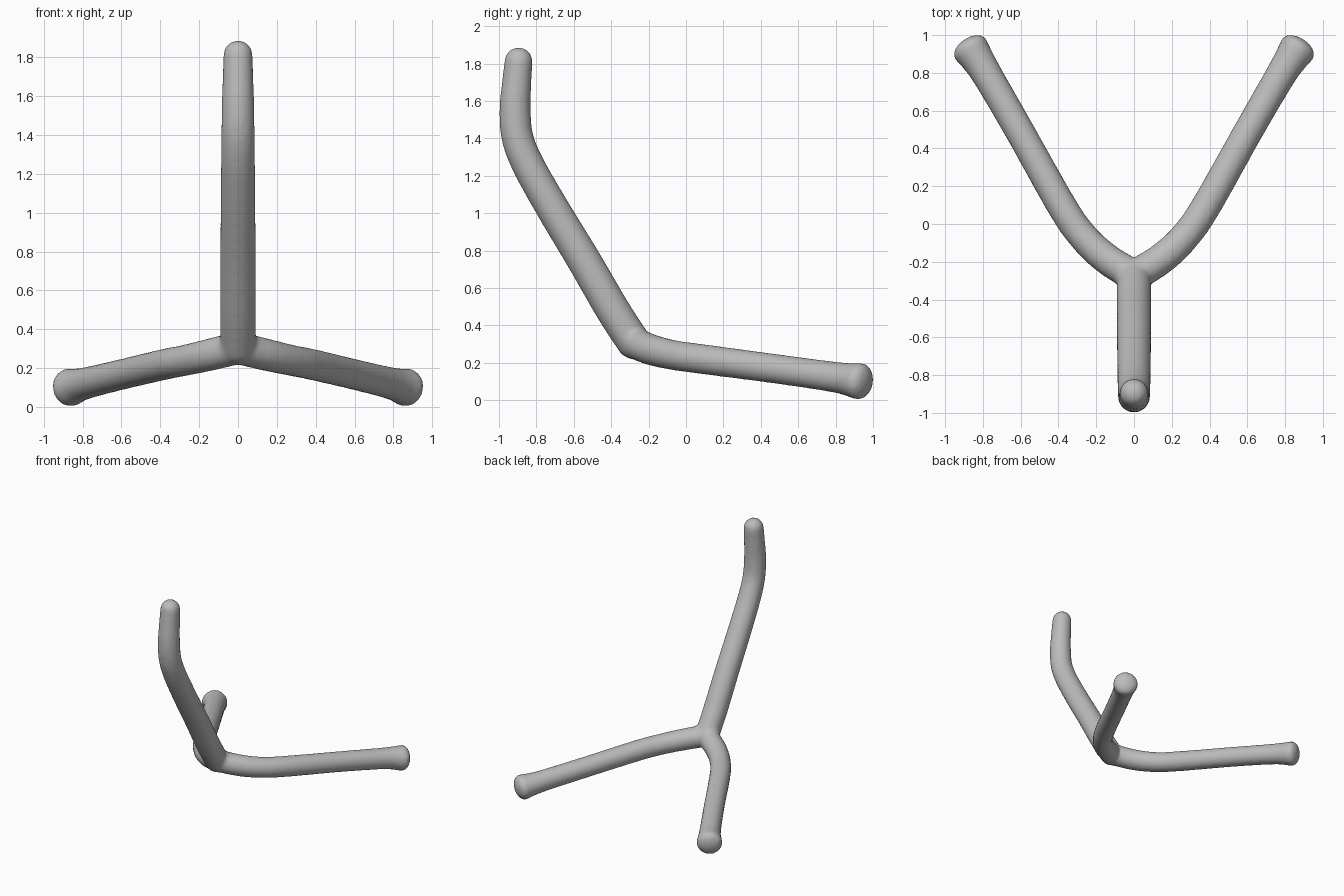
import bpy, bmesh, math
from mathutils import Vector

SIDES = 32
STEPS = 8

if "Cube" in bpy.data.objects:
    bpy.data.objects.remove(bpy.data.objects["Cube"], do_unlink=True)

grey = bpy.data.materials.new("plain grey")
grey.use_nodes = True
colour = (0.5, 0.5, 0.5, 1)
grey.diffuse_color = colour
grey.node_tree.nodes["Principled BSDF"].inputs["Base Color"].default_value = colour


def smooth_path(knots):
    """Catmull-Rom interpolation of (x, y, z, radius) knots."""
    pts = [Vector(k) for k in knots]
    pts = [2 * pts[0] - pts[1]] + pts + [2 * pts[-1] - pts[-2]]
    out = []
    for a, b, c, d in zip(pts, pts[1:], pts[2:], pts[3:]):
        for i in range(STEPS):
            t = i / STEPS
            out.append(0.5 * (2 * b + (c - a) * t + (2 * a - 5 * b + 4 * c - d) * t ** 2
                              + (3 * b - a - 3 * c + d) * t ** 3))
    return out + [pts[-2]]


def add_tube(bm, knots, end_dome):
    """Sweep a round section along the knots, with domes at both ends."""
    path = smooth_path(knots)
    centres = [p.to_3d() for p in path]
    count = len(path)
    tangents = [(centres[min(i + 1, count - 1)] - centres[max(i - 1, 0)]).normalized()
                for i in range(count)]
    sections = [(c, t, p.w) for c, t, p in zip(centres, tangents, path)]

    def dome(section, height, sign):
        c, t, r = section
        angles = [math.radians(a) for a in (15, 30, 45, 60, 75, 87)]
        return [(c + t * sign * height * math.sin(a), t, r * math.cos(a)) for a in angles]

    start = dome(sections[0], sections[0][2], -1)[::-1]
    sections = start + sections + dome(sections[-1], end_dome, 1)
    side = sections[0][1].orthogonal()
    rings = []
    for c, t, r in sections:
        side = (side - t * side.dot(t)).normalized()
        up = t.cross(side)
        rings.append([bm.verts.new(c + r * (side * math.cos(a) + up * math.sin(a)))
                      for a in (math.tau * k / SIDES for k in range(SIDES))])
    for lower, upper in zip(rings, rings[1:]):
        for k in range(SIDES):
            n = (k + 1) % SIDES
            bm.faces.new((lower[k], lower[n], upper[n], upper[k]))
    bm.faces.new(rings[0][::-1])
    bm.faces.new(rings[-1])


bm = bmesh.new()

# Leaning stem with an upright, rounded tip
add_tube(bm, [(0, -0.28, 0.31, 0.092), (0, -0.39, 0.48, 0.093), (0, -0.55, 0.755, 0.092),
              (0, -0.71, 1.02, 0.09), (0, -0.84, 1.25, 0.088), (0, -0.9, 1.4, 0.086),
              (0, -0.914, 1.55, 0.084), (0, -0.905, 1.7, 0.079), (0, -0.895, 1.812, 0.076)],
         0.076)

# Two spreading arms with slightly flared, blunt ends
for s in (1, -1):
    add_tube(bm, [(0, -0.275, 0.305, 0.085), (s * 0.15, -0.18, 0.268, 0.083),
                  (s * 0.275, -0.06, 0.24, 0.08), (s * 0.385, 0.1, 0.218, 0.08),
                  (s * 0.61, 0.5, 0.165, 0.079), (s * 0.79, 0.81, 0.121, 0.083),
                  (s * 0.868, 0.93, 0.1, 0.099)], 0.055)

bmesh.ops.recalc_face_normals(bm, faces=bm.faces)
mesh = bpy.data.meshes.new("branched_tube")
bm.to_mesh(mesh)
bm.free()
mesh.materials.append(grey)
tube = bpy.data.objects.new("branched_tube", mesh)
bpy.context.collection.objects.link(tube)

# Fuse the tubes into one skin and soften the joint
remesh = tube.modifiers.new("fuse", 'REMESH')
remesh.mode = 'VOXEL'
remesh.voxel_size = 0.016
remesh.use_smooth_shade = True
soften = tube.modifiers.new("soften", 'SMOOTH')
soften.factor = 0.5
soften.iterations = 6
